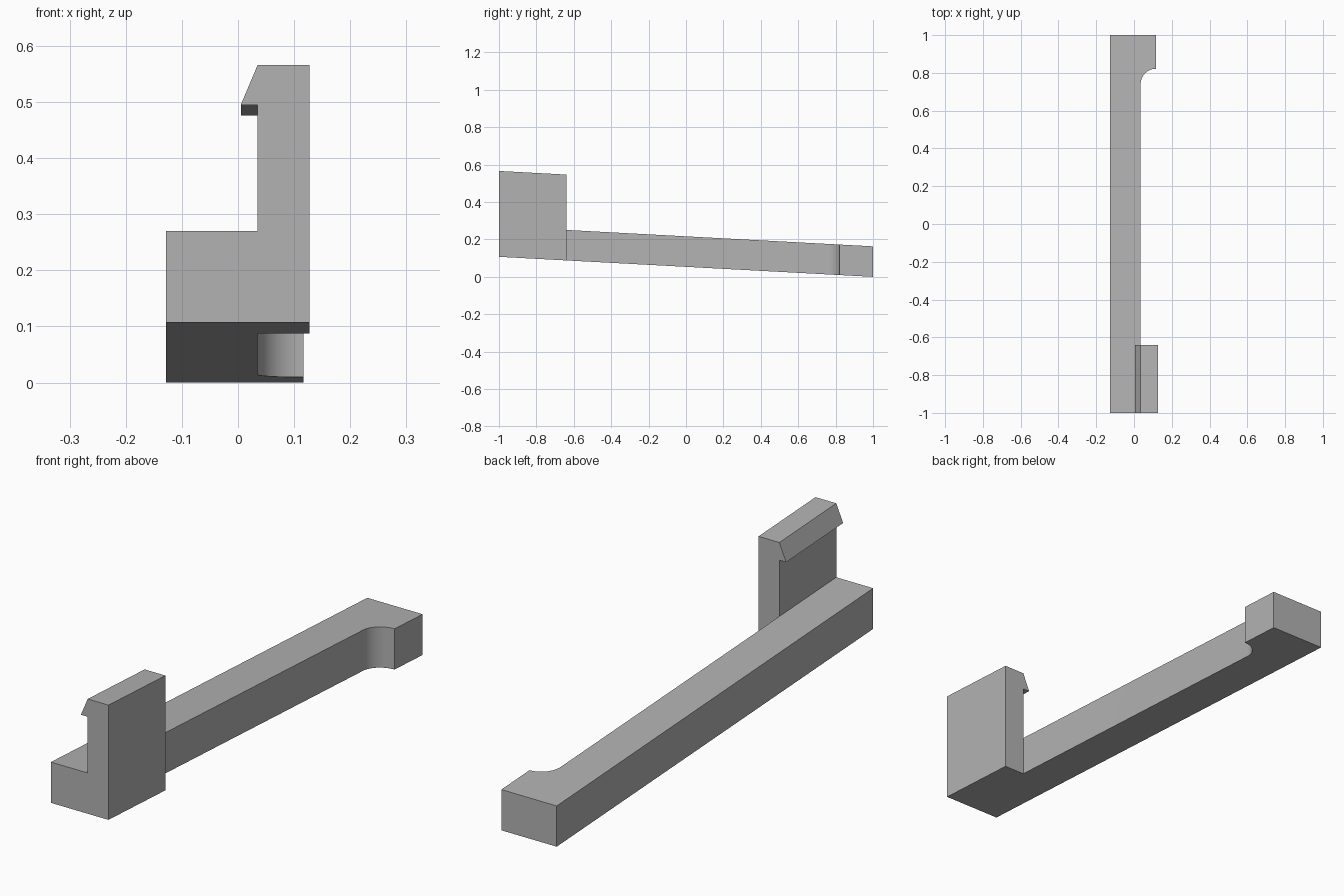
import bpy, bmesh, math
from mathutils import Matrix, Vector

cube = bpy.data.objects.get("Cube")
if cube:
    bpy.data.objects.remove(cube)

grey = bpy.data.materials.new("plain grey")
grey.use_nodes = True
GREY = (0.45, 0.45, 0.45, 1)
grey.diffuse_color = GREY
grey.node_tree.nodes["Principled BSDF"].inputs["Base Color"].default_value = GREY

# The whole piece drops steadily from the front to the back
DROP = 0.107
HEIGHT = 0.163
INNER = 0.035


def slope(co):
    return Vector((co.x, co.y, co.z + DROP * (1 - co.y) / 2))


def prism(name, outline, sweep):
    """Extrude a closed outline along sweep, then shear it onto the slope."""
    bm = bmesh.new()
    face = bm.faces.new([bm.verts.new(p) for p in outline])
    result = bmesh.ops.extrude_face_region(bm, geom=[face])
    moved = [v for v in result["geom"] if isinstance(v, bmesh.types.BMVert)]
    bmesh.ops.translate(bm, verts=moved, vec=sweep)
    for v in bm.verts:
        v.co = slope(v.co)
    bmesh.ops.recalc_face_normals(bm, faces=bm.faces)
    mesh = bpy.data.meshes.new(name)
    bm.to_mesh(mesh)
    bm.free()
    mesh.materials.append(grey)
    obj = bpy.data.objects.new(name, mesh)
    bpy.context.collection.objects.link(obj)
    bpy.ops.object.select_all(action="DESELECT")
    obj.select_set(True)
    bpy.context.view_layer.objects.active = obj
    bpy.ops.object.shade_smooth_by_angle(angle=math.radians(30))
    return obj


# Long arm with a foot at the back, joined by a concave round
RADIUS, FOOT = 0.082, 0.117
STEPS = 16
round_corner = []
for i in range(STEPS + 1):
    a = math.pi / 2 * (1 + i / STEPS)
    round_corner.append((FOOT + RADIUS * math.cos(a), 0.74 + RADIUS * math.sin(a), 0))
arm = [(INNER, -1, 0), (-0.128, -1, 0), (-0.128, 1, 0), (FOOT, 1, 0)] + round_corner
prism("arm", arm, (0, 0, HEIGHT))

# Upright clip at the front with a hooked lip over the arm
clip = [(INNER, 0), (0.127, 0), (0.127, 0.459), (INNER, 0.459), (0.005, 0.388), (INNER, 0.388)]
prism("clip", [(x, -1, z) for x, z in clip], (0, 0.36, 0))
